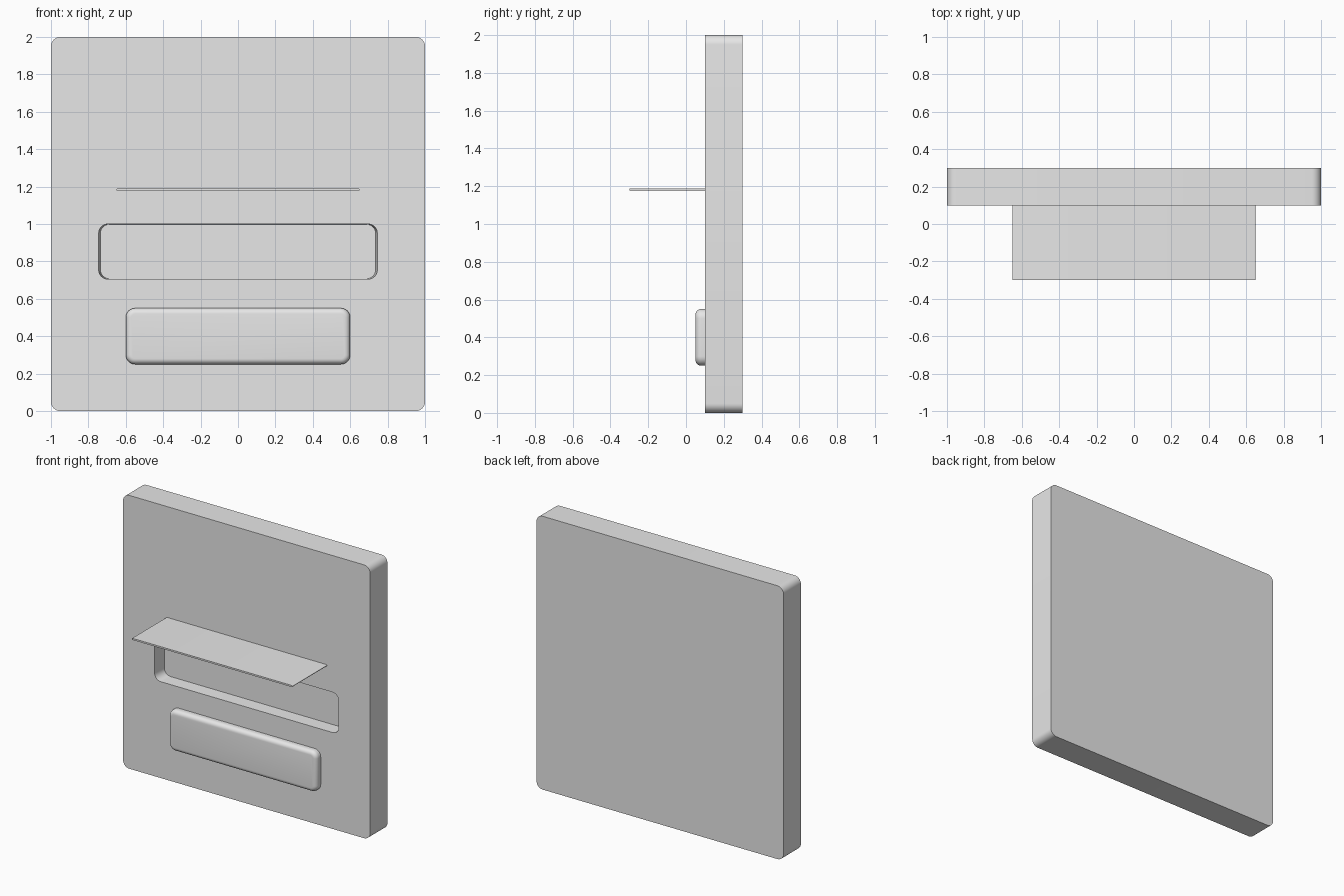
import bpy, bmesh, math

cube = bpy.data.objects.get("Cube")
if cube:
    bpy.data.objects.remove(cube, do_unlink=True)

grey = bpy.data.materials.new("light grey")
grey.use_nodes = True
grey.diffuse_color = (0.8, 0.8, 0.8, 1)
grey.node_tree.nodes["Principled BSDF"].inputs["Base Color"].default_value = (0.8, 0.8, 0.8, 1)


def outline(half_w, z0, z1, radius, steps=8):
    """Rounded rectangle in the xz plane."""
    points = []
    corners = [(1, z1 - radius), (-1, z1 - radius), (-1, z0 + radius), (1, z0 + radius)]
    for quarter, (side, cz) in enumerate(corners):
        for i in range(steps + 1):
            a = math.pi / 2 * (quarter + i / steps)
            points.append((side * (half_w - radius) + radius * math.cos(a),
                           cz + radius * math.sin(a)))
    return points


def slab(name, half_w, z0, z1, radius, rings):
    """Loft a rounded rectangle through (y, inset, scale) rings."""
    bm = bmesh.new()
    mid = (z0 + z1) / 2
    loops = []
    for y, inset, scale in rings:
        pts = outline(half_w - inset, z0 + inset, z1 - inset, radius - inset)
        loops.append([bm.verts.new((x * scale, y, mid + (z - mid) * scale)) for x, z in pts])
    for a, b in zip(loops, loops[1:]):
        for i in range(len(a)):
            j = (i + 1) % len(a)
            bm.faces.new((a[i], a[j], b[j], b[i]))
    bm.faces.new(loops[0])
    bm.faces.new(loops[-1])
    bmesh.ops.recalc_face_normals(bm, faces=bm.faces)
    mesh = bpy.data.meshes.new(name)
    bm.to_mesh(mesh)
    bm.free()
    obj = bpy.data.objects.new(name, mesh)
    bpy.context.collection.objects.link(obj)
    mesh.materials.append(grey)
    return obj


def smooth(obj):
    bpy.ops.object.select_all(action='DESELECT')
    obj.select_set(True)
    bpy.context.view_layer.objects.active = obj
    bpy.ops.object.shade_smooth_by_angle(angle=math.radians(35))


# Upright panel with a shallow, slightly tapered slot
panel = slab("panel", 1, 0, 2, 0.05, [(0.1, 0, 1), (0.3, 0, 1)])
cutter = slab("slot_cutter", 0.745, 0.705, 1.0, 0.05, [(0.1 - 0.05, 0, 1.006), (0.2, 0, 0.988)])
cutter.hide_render = True
cut = panel.modifiers.new("slot", 'BOOLEAN')
cut.operation = 'DIFFERENCE'
cut.solver = 'EXACT'
cut.object = cutter
bpy.context.view_layer.objects.active = panel
bpy.ops.object.modifier_apply(modifier=cut.name)
bpy.data.objects.remove(cutter, do_unlink=True)
smooth(panel)

# Thin shelf above the slot
smooth(slab("shelf", 0.65, 1.177, 1.189, 0.0059, [(-0.3, 0, 1), (0.1, 0, 1)]))

# Raised pad below the slot, with a rounded front edge
fillet = 0.03
rings = []
for i in range(7):
    a = math.pi / 2 * i / 6
    rings.append((0.05 + fillet * (1 - math.sin(a)), fillet * (1 - math.cos(a)), 1))
rings = [(0.1, 0, 1)] + rings
smooth(slab("raised_pad", 0.6, 0.25, 0.55, 0.05, rings))
